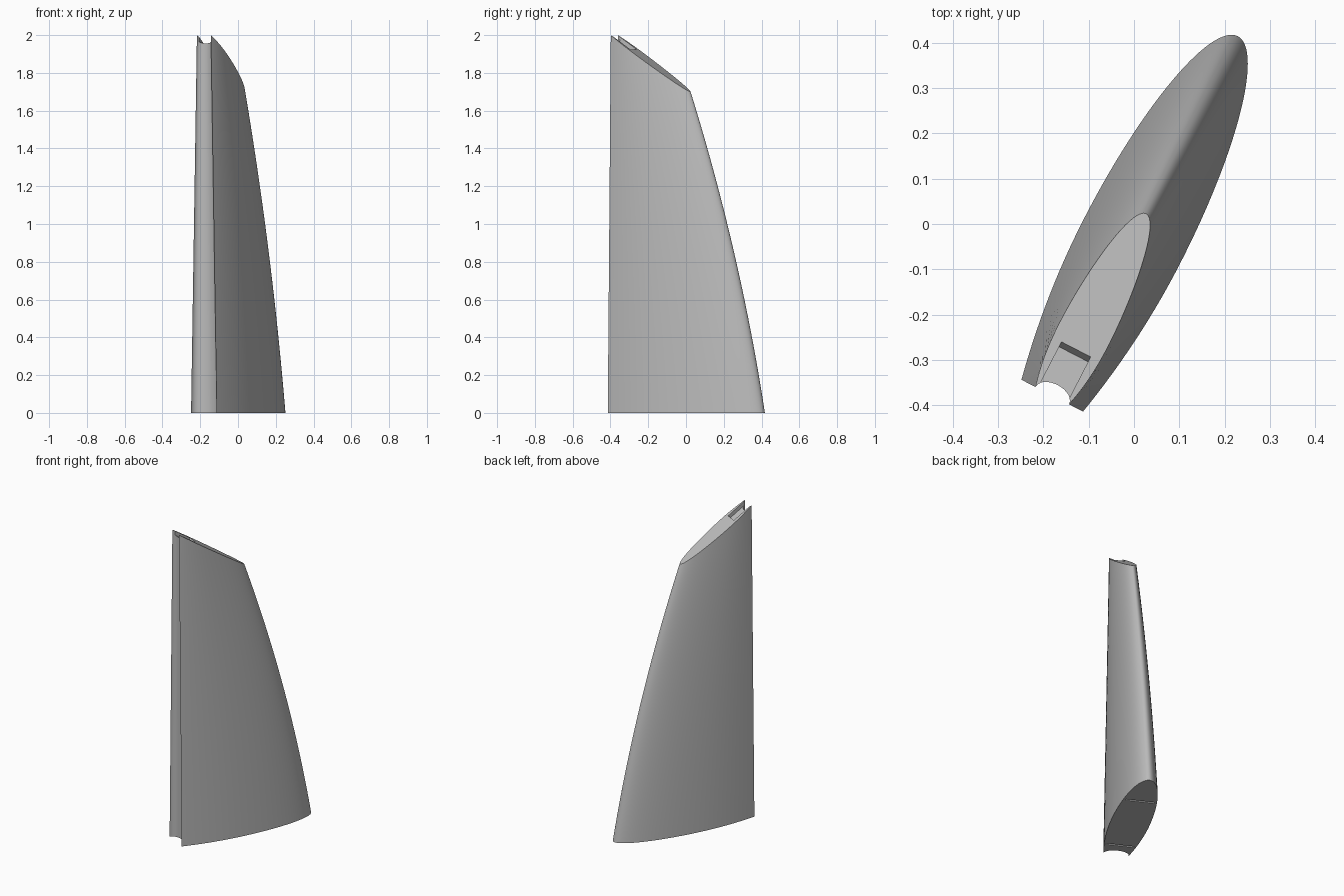
import bpy, bmesh, math
from mathutils import Vector, Matrix

cube = bpy.data.objects.get("Cube")
if cube:
    bpy.data.objects.remove(cube, do_unlink=True)

CHORD, HALF_WIDTH, HEIGHT = 0.893, 0.117, 2.0
SLOPE = math.atan2(0.3, 0.452)          # tilt of the cut top
PLACE = Matrix.Translation((-0.1805, -0.379, 0)) @ Matrix.Rotation(math.radians(-27.3), 4, 'Z')

grey = bpy.data.materials.new("plain_grey")
grey.use_nodes = True
colour = (0.5, 0.5, 0.5, 1)
grey.diffuse_color = colour
grey.node_tree.nodes["Principled BSDF"].inputs["Base Color"].default_value = colour


def half_width(f):
    """Half thickness of the section at chord fraction f."""
    if f < 0.43:
        return HALF_WIDTH - 0.0405 * ((0.43 - f) / 0.43) ** 2
    return HALF_WIDTH * math.sqrt(max(0, 1 - ((f - 0.43) / 0.57) ** 2))


def section(z, n=40, m=16):
    """Closed outline: right side, rounded nose, left side, hollow edge."""
    chord = CHORD - 0.171 * z - 0.052 * z * z
    linear, sweep = 1 - 0.228 * z, chord / CHORD
    side = []
    for i in range(n + 1):
        f = math.sin(math.pi / 2 * i / n)
        scale = linear + (sweep - linear) * f
        side.append((half_width(f) * scale, f * chord))
    pts = side + [(-x, y) for x, y in reversed(side[:-1])]
    b = side[0][0]
    for i in range(1, m):
        a = math.pi * i / m
        pts.append((-b * math.cos(a), 0.62 * b * math.sin(a)))
    return [Vector((x, y, z)) for x, y in pts]


def finish(name, bm):
    bmesh.ops.recalc_face_normals(bm, faces=bm.faces)
    mesh = bpy.data.meshes.new(name)
    bm.to_mesh(mesh)
    bm.free()
    mesh.materials.append(grey)
    obj = bpy.data.objects.new(name, mesh)
    obj.matrix_world = PLACE
    bpy.context.collection.objects.link(obj)
    return obj


# Swept fin body, lofted and then cut off along the sloping top
bm = bmesh.new()
levels = 32
rings = [[bm.verts.new(p) for p in section(2.04 * k / levels)] for k in range(levels + 1)]
for low, high in zip(rings, rings[1:]):
    for i in range(len(low)):
        j = (i + 1) % len(low)
        bm.faces.new((low[i], low[j], high[j], high[i]))
bm.faces.new(rings[0])
up = Vector((0, math.sin(SLOPE), math.cos(SLOPE)))
bmesh.ops.bisect_plane(bm, geom=bm.verts[:] + bm.edges[:] + bm.faces[:],
                       plane_co=(0, 0, HEIGHT), plane_no=up, clear_outer=True)
rim = [e for e in bm.edges if e.is_boundary]
bmesh.ops.contextual_create(bm, geom=rim)
fin = finish("fin_body", bm)


def cut(name, matrix, size):
    """Cut a box-shaped recess into the fin."""
    bm = bmesh.new()
    bmesh.ops.create_cube(bm, size=1, matrix=matrix @ Matrix.Diagonal((*size, 1)))
    cutter = finish(name, bm)
    cutter.hide_render = True
    cutter.display_type = 'WIRE'
    mod = fin.modifiers.new(name, 'BOOLEAN')
    mod.object, mod.operation, mod.solver = cutter, 'DIFFERENCE', 'EXACT'
    bpy.context.view_layer.objects.active = fin
    bpy.ops.object.modifier_apply(modifier=name)
    bpy.data.objects.remove(cutter, do_unlink=True)


# Shallow pocket in the sloping top, open to the hollow edge
tilt = Matrix.Translation((0, 0, HEIGHT)) @ Matrix.Rotation(-SLOPE, 4, 'X')
end = 0.115 / math.cos(SLOPE)
cut("top_pocket", tilt @ Matrix.Translation((0, end - 0.1, 0)), (0.072, 0.2, 0.044))

# Two narrow slots across the base
for y in (0.11, 0.64):
    cut("base_slot", Matrix.Translation((0, y, 0)), (0.17, 0.012, 0.04))

bpy.ops.object.select_all(action='DESELECT')
fin.select_set(True)
bpy.context.view_layer.objects.active = fin
bpy.ops.object.shade_smooth_by_angle(angle=math.radians(30))
